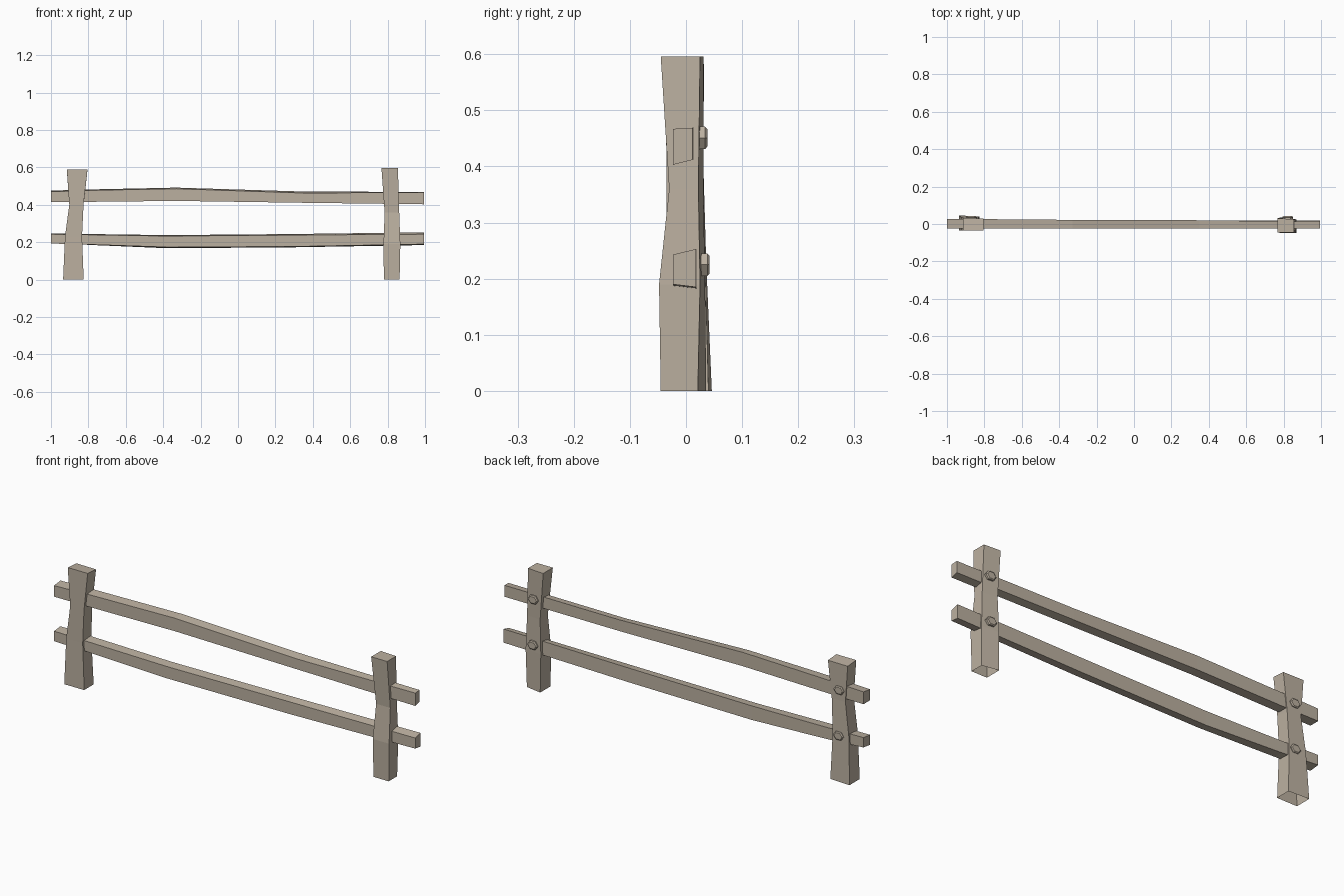
import bpy, bmesh, math

wood = bpy.data.materials.new("weathered wood")
wood.diffuse_color = (0.50, 0.435, 0.352, 1)


def make(name, bm):
    bmesh.ops.recalc_face_normals(bm, faces=bm.faces)
    me = bpy.data.meshes.new(name)
    bm.to_mesh(me)
    bm.free()
    me.materials.append(wood)
    ob = bpy.data.objects.new(name, me)
    bpy.context.collection.objects.link(ob)
    return ob


def loft(name, rings, cap_start=True):
    """Skin a list of equal-length point rings."""
    bm = bmesh.new()
    vs = [[bm.verts.new(p) for p in r] for r in rings]
    n = len(vs[0])
    for a, b in zip(vs, vs[1:]):
        for i in range(n):
            j = (i + 1) % n
            bm.faces.new((a[i], a[j], b[j], b[i]))
    bm.faces.new(vs[-1])
    if cap_start:
        bm.faces.new(vs[0])
    return make(name, bm)


# Posts: z, x left, x right, front y, back y at left, back y at right; open underneath
def post(name, rows, tilt):
    loft(name, [[(x0, f, z), (x1, f, z), (x1, br, z + tilt * (z > 0.5)),
                 (x0, bl, z + tilt * (z > 0.5))]
                for z, x0, x1, f, bl, br in rows], cap_start=False)


post("left_post", [
    (0.00, -0.935, -0.825, -0.035, 0.046, 0.040),
    (0.23, -0.925, -0.834, -0.034, 0.036, 0.034),
    (0.40, -0.902, -0.826, -0.035, 0.031, 0.030),
    (0.588, -0.915, -0.805, -0.036, 0.032, 0.030)], -0.005)
post("right_post", [
    (0.00, 0.780, 0.864, -0.045, 0.036, 0.021),
    (0.19, 0.778, 0.868, -0.048, 0.034, 0.025),
    (0.36, 0.784, 0.862, -0.030, 0.031, 0.022),
    (0.596, 0.767, 0.855, -0.045, 0.031, 0.025)], 0.0)


# Rails: x, bottom z, top z at the front, back y, back bottom and top offsets
def rail(name, rows):
    loft(name, [[(x, -0.023, z0), (x, -0.023, z1), (x, b, z1 + dt), (x, b, z0 + db)]
                for x, z0, z1, b, db, dt in rows])


rail("upper_rail", [
    (-1.00, 0.415, 0.470, 0.028, 0.000, 0.006),
    (-0.80, 0.416, 0.477, 0.026, 0.000, 0.005),
    (-0.33, 0.421, 0.486, 0.022, 0.002, 0.006),
    (0.35, 0.411, 0.463, 0.020, 0.004, 0.008),
    (0.995, 0.403, 0.467, 0.012, 0.009, 0.002)])
rail("lower_rail", [
    (-1.00, 0.193, 0.243, 0.028, 0.006, 0.005),
    (-0.80, 0.188, 0.240, 0.026, -0.002, 0.004),
    (-0.38, 0.174, 0.233, 0.022, -0.006, 0.005),
    (0.30, 0.177, 0.238, 0.020, -0.004, 0.006),
    (0.995, 0.190, 0.243, 0.018, -0.005, 0.010)])

# Six-sided pegs with chamfered heads on the back of each post
for side, x in (("left", -0.868), ("right", 0.822)):
    for level, z, y in (("upper", 0.451, 0.038), ("lower", 0.225, 0.042)):
        def ring(r, yy):
            return [(x + 1.25 * r * math.cos(math.tau * i / 6), yy,
                     z + r * math.sin(math.tau * i / 6)) for i in range(6)]
        loft(f"{side}_{level}_peg",
             [ring(0.023, 0.015), ring(0.023, y - 0.004), ring(0.018, y)])
